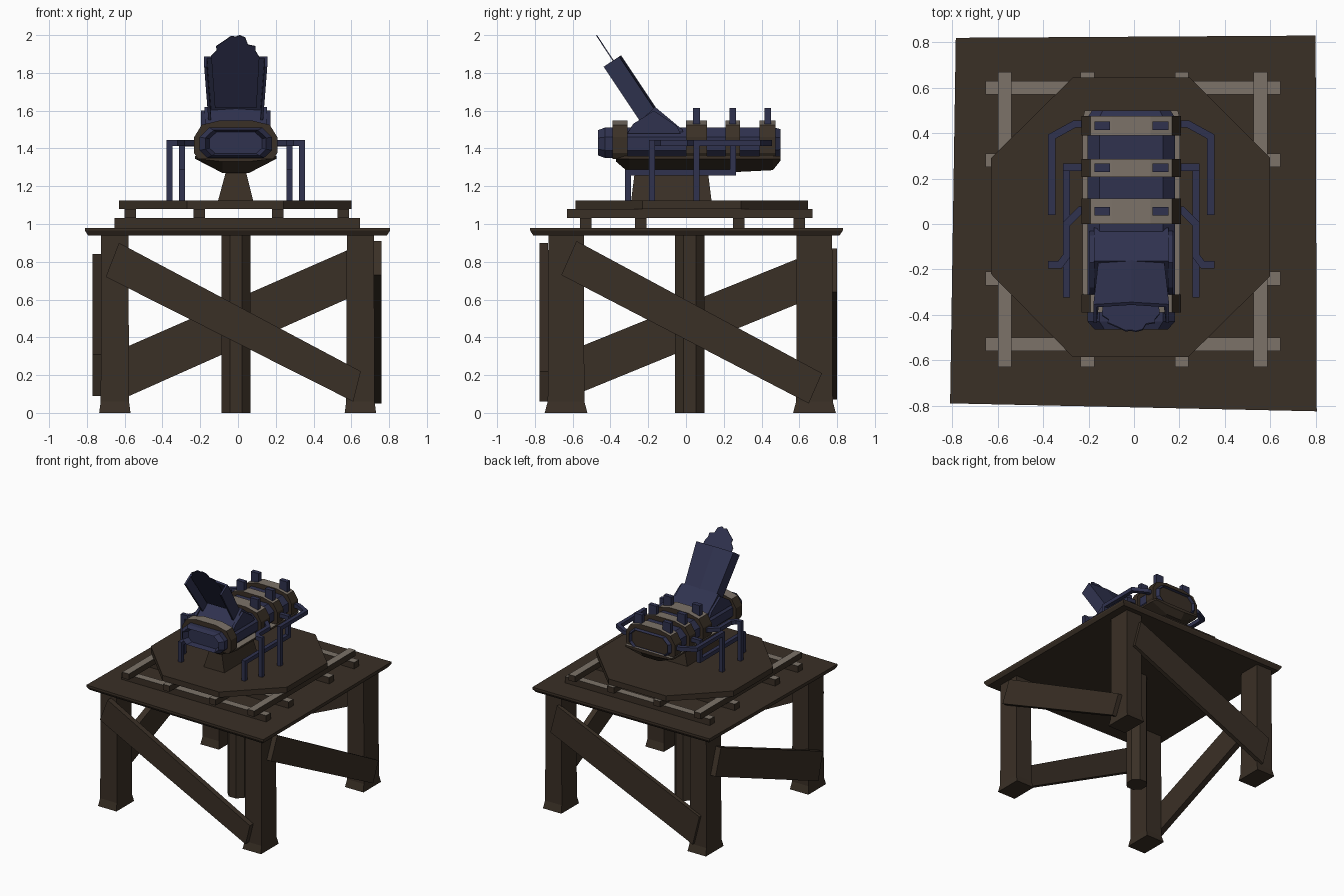
import bpy, bmesh, math
from mathutils import Vector

if "Cube" in bpy.data.objects:
    bpy.data.objects.remove(bpy.data.objects["Cube"])


def material(name, rgb):
    m = bpy.data.materials.new(name)
    m.diffuse_color = (*rgb, 1)
    m.use_nodes = True
    m.node_tree.nodes["Principled BSDF"].inputs["Base Color"].default_value = m.diffuse_color
    return m


WOOD = material("dark_wood", (0.042, 0.029, 0.019))
PALE = material("pale_wood", (0.20, 0.168, 0.138))
BLUE = material("blue_metal", (0.029, 0.032, 0.078))
CX = -0.012  # centre line of the upper machine


def loft(name, rings, mat, top=None):
    """Join rings of points and cap both ends; upward faces may take a second colour."""
    bm = bmesh.new()
    vs = [[bm.verts.new(p) for p in r] for r in rings]
    n = len(rings[0])
    for a, b in zip(vs, vs[1:]):
        for i in range(n):
            j = (i + 1) % n
            bm.faces.new((a[i], a[j], b[j], b[i]))
    bm.faces.new(vs[0])
    bm.faces.new(vs[-1])
    bmesh.ops.recalc_face_normals(bm, faces=bm.faces)
    bm.normal_update()
    if top:
        for f in bm.faces:
            f.material_index = int(f.normal.z > 0.95)
    me = bpy.data.meshes.new(name)
    bm.to_mesh(me)
    bm.free()
    me.materials.append(mat)
    if top:
        me.materials.append(top)
    ob = bpy.data.objects.new(name, me)
    bpy.context.collection.objects.link(ob)
    return ob


def rect(x0, x1, y0, y1, z):
    return [(x0, y0, z), (x1, y0, z), (x1, y1, z), (x0, y1, z)]


def box(name, x0, x1, y0, y1, z0, z1, mat, top=None):
    return loft(name, [rect(x0, x1, y0, y1, z0), rect(x0, x1, y0, y1, z1)], mat, top)


def along_x(name, pts, x0, x1, mat):
    return loft(name, [[(x, y, z) for y, z in pts] for x in (x0, x1)], mat)


def along_y(name, pts, y0, y1, mat, top=None):
    return loft(name, [[(x, y, z) for x, z in pts] for y in (y0, y1)], mat, top)


def pipe(name, pts, r, mat):
    """Square pipe along a path with mitred corners."""
    pts = [Vector(p) for p in pts]
    dirs = [(b - a).normalized() for a, b in zip(pts, pts[1:])]
    u = Vector((0, 0, 1)) if abs(dirs[0].z) < 0.9 else Vector((1, 0, 0))
    v = dirs[0].cross(u).normalized()
    corners = [pts[0] + r * (a * u + b * v) for a, b in ((-1, -1), (1, -1), (1, 1), (-1, 1))]
    rings = [corners]
    for i, d in enumerate(dirs):
        n = (d + dirs[i + 1]).normalized() if i + 1 < len(dirs) else d
        corners = [c + d * ((pts[i + 1] - c).dot(n) / d.dot(n)) for c in corners]
        rings.append(corners)
    return loft(name, rings, mat)


# table top, slightly crooked, with an undercut edge
top = [(-0.785, 0.82), (0.80, 0.83), (0.805, -0.825), (-0.81, -0.79)]
loft("table_top", [[(x * .98, y * .98, 0.94) for x, y in top],
                   [(x, y, 0.965) for x, y in top],
                   [(x, y, 0.98) for x, y in top]], WOOD)

# legs with flared feet
for sx, xn in ((-1, "left"), (1, "right")):
    for y, yn in ((-0.635, "front"), (0.68, "back")):
        x = sx * 0.65 - 0.002
        loft(f"{yn}_{xn}_leg",
             [rect(x - a, x + a, y - b, y + b, z) for a, b, z in
              ((.083, .113, 0), (.075, .097, .06), (.072, .094, .94))], WOOD)

# centre post
loft("centre_post", [[(-0.01 + .083 * math.cos(i * math.pi / 4 + math.pi / 8),
                       0.02 + .085 * math.sin(i * math.pi / 4 + math.pi / 8), z)
                      for i in range(8)] for z in (0, .95)], WOOD)

# diagonal braces, one on each side
along_y("front_brace", [(-.63, .90), (-.70, .72), (.61, .06), (.65, .22)], -.775, -.73, WOOD)
along_y("back_brace", [(-.68, .31), (-.62, .07), (.66, .64), (.60, .87)], .765, .80, WOOD)
along_x("right_brace", [(-.58, .91), (-.66, .73), (.65, .05), (.72, .21)], .715, .76, WOOD)
along_x("left_brace", [(-.66, .31), (-.60, .09), (.72, .63), (.65, .84)], -.77, -.72, WOOD)

# two crossing layers of rails
for i, y in enumerate((-.53, -.24, .28, .60)):
    box(f"lower_rail_{i}", -.655, .645, y - .03, y + .03, .98, 1.032, WOOD, PALE)
for i, x in enumerate((-.57, -.205, .21, .557)):
    box(f"upper_rail_{i}", x - .03, x + .03, -.63, .67, 1.032, 1.08, WOOD, PALE)

# octagonal turntable and pedestal
octa = [(-.27, .645), (.245, .645), (.60, .29), (.60, -.23),
        (.24, -.585), (-.27, -.585), (-.63, -.22), (-.63, .29)]
loft("turntable", [[(x, y, z) for x, y in octa] for z in (1.08, 1.125)], WOOD)
loft("pedestal", [rect(-.105, .08, -.29, .135, 1.125), rect(-.062, .04, -.27, .115, 1.285)], WOOD)

# lower hull
loft("hull", [[(CX - w, y, 1.36), (CX - w, y, 1.345), (CX - .07, y, b), (CX + .07, y, b),
               (CX + w, y, 1.345), (CX + w, y, 1.36)]
              for y, w, b in ((-.37, .20, 1.33), (-.30, .215, 1.27), (.26, .215, 1.275),
                              (.46, .215, 1.285), (.50, .205, 1.335))], WOOD, PALE)

# flattened barrel with recessed ends
sec = [(-.15, -.08), (.15, -.08), (.192, -.04), (.192, .03), (.14, .08), (-.14, .08),
       (-.192, .03), (-.192, -.04)]
loft("barrel", [[(CX + x * s, y, 1.43 + z * s) for x, z in sec]
                for y, s in ((-.42, .72), (-.465, .84), (-.43, 1), (.47, 1), (.50, .9), (.42, .78))], BLUE)

# bands around the barrel, with pairs of blue lugs
band = [(-.20, 1.345), (.20, 1.345), (.22, 1.375), (.22, 1.46), (.18, 1.525), (.085, 1.548),
        (-.085, 1.548), (-.18, 1.525), (-.22, 1.46), (-.22, 1.375)]
for i, (y0, y1) in enumerate(((-.39, -.31), (0, .112), (.208, .287), (.39, .475))):
    along_y(f"band_{i}", [(CX + x, z) for x, z in band], y0, y1, WOOD, PALE)
    if i:
        y = (y0 + y1) / 2
        for s in (-1, 1):
            x = CX + s * .128
            box(f"lug_{i}_{s}", x - .035, x + .035, y - .018, y + .018, 1.51, 1.613, BLUE)

# hopper base behind the upright trough
along_x("hopper_base", [(-.31, 1.46), (-.27, 1.52), (-.164, 1.62), (-.02, 1.50), (.0, 1.45)],
        CX - .165, CX + .165, BLUE)
for s in (-1, 1):
    x = CX + s * .172
    along_x(f"hopper_flange_{s}", [(-.31, 1.48), (-.28, 1.53), (-.17, 1.60), (-.05, 1.52), (-.03, 1.48)],
            x - .011, x + .011, BLUE)

# upright trough: ridged back with side walls, open to the front
D, N = Vector((0, -.55, .836)), Vector((0, -.836, -.55))
rings = []
for base, w in ((Vector((CX, -.155, 1.61)), .145), (Vector((CX, -.344, 1.893)), .167)):
    outer = [(-w, .11), (-w, .012), (0, 0), (w, .012), (w, .11)]
    t = .015
    inner = [(w - t, .11), (w - t, .012 + t), (0, t), (-w + t, .012 + t), (-w + t, .11)]
    rings.append([base + Vector((x, 0, 0)) + N * d for x, d in outer + inner])
loft("trough", rings, BLUE)

# thin scalloped tongue inside the trough
tongue = [(-.11, -.30), (.11, -.30), (.125, .02), (.105, .06), (.105, .09), (.065, .10),
          (.05, .145), (.02, .16), (0, .15), (-.025, .155), (-.06, .125), (-.105, .09),
          (-.10, .065), (-.13, .03)]
tip = Vector((CX, -.344, 1.893)) + N * .05
loft("tongue", [[tip + Vector((x, 0, 0)) + D * h + N * o for x, h in tongue] for o in (-.003, .003)], BLUE)

# bent pipes on both sides
paths = {
    "rear_pipe": [(.18, .44, 1.43), (.25, .44, 1.43), (.35, .385, 1.43), (.35, .055, 1.43), (.35, .055, 1.125)],
    "low_pipe": [(.18, .25, 1.425), (.285, .25, 1.425), (.285, .25, 1.273), (.285, -.308, 1.273),
                 (.285, -.308, 1.125)],
    "front_pipe": [(.18, .06, 1.43), (.225, .06, 1.43), (.285, .0, 1.43), (.285, -.14, 1.43),
                   (.315, -.18, 1.43), (.35, -.18, 1.43), (.35, -.18, 1.125)],
}
for name, path in paths.items():
    for s, side in ((-1, "left"), (1, "right")):
        pipe(f"{side}_{name}", [(CX + s * x, y, z) for x, y, z in path], .016, BLUE)
